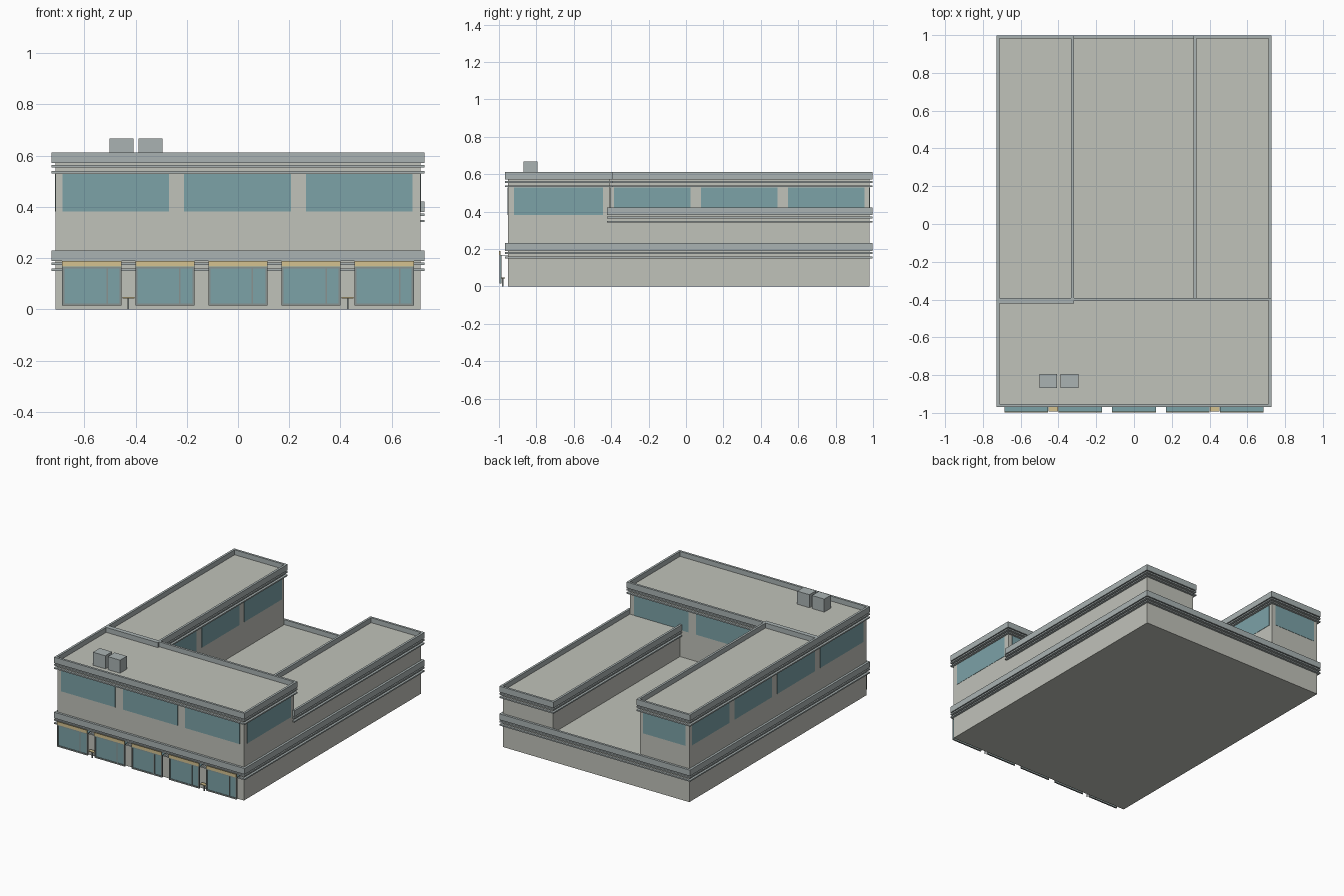
import bpy, bmesh
from mathutils import Vector, Matrix

if "Cube" in bpy.data.objects:
    bpy.data.objects.remove(bpy.data.objects["Cube"])


def material(name, rgb):
    m = bpy.data.materials.new(name)
    m.diffuse_color = (*rgb, 1)
    m.use_nodes = True
    m.node_tree.nodes["Principled BSDF"].inputs["Base Color"].default_value = m.diffuse_color
    return m


WALL = material("wall", (0.53, 0.54, 0.49))
TRIM = material("trim", (0.40, 0.45, 0.45))
GLASS = material("glass", (0.20, 0.36, 0.39))
TAN = material("tan", (0.66, 0.54, 0.28))
FRAME = material("frame", (0.25, 0.29, 0.28))


def boxes(name, mat, items):
    """One object from (x0, x1, y0, y1, z0, z1) boxes."""
    bm = bmesh.new()
    for x0, x1, y0, y1, z0, z1 in items:
        loc = Vector(((x0 + x1) / 2, (y0 + y1) / 2, (z0 + z1) / 2))
        size = Matrix.Diagonal((x1 - x0, y1 - y0, z1 - z0, 1))
        bmesh.ops.create_cube(bm, size=1, matrix=Matrix.Translation(loc) @ size)
    me = bpy.data.meshes.new(name)
    bm.to_mesh(me)
    bm.free()
    me.materials.append(mat)
    ob = bpy.data.objects.new(name, me)
    bpy.context.collection.objects.link(ob)
    return ob


def ring(name, mat, x0, x1, y0, y1, z0, z1, out):
    """Rectangular band wrapped around a footprint with mitred corners."""
    bm = bmesh.new()
    loops = []
    for d, z in ((0, z0), (out, z0), (out, z1), (0, z1)):
        loops.append([bm.verts.new(p) for p in (
            (x0 - d, y0 - d, z), (x1 + d, y0 - d, z),
            (x1 + d, y1 + d, z), (x0 - d, y1 + d, z))])
    for i in range(4):
        a, b = loops[i], loops[(i + 1) % 4]
        for j in range(4):
            k = (j + 1) % 4
            bm.faces.new((a[j], a[k], b[k], b[j]))
    bmesh.ops.recalc_face_normals(bm, faces=bm.faces)
    me = bpy.data.meshes.new(name)
    bm.to_mesh(me)
    bm.free()
    me.materials.append(mat)
    bpy.context.collection.objects.link(bpy.data.objects.new(name, me))


def block(name, x0, x1, y0, y1, z0, top):
    """Wall volume with a parapet and two string courses."""
    boxes(name + "_walls", WALL, [(x0, x1, y0, y1, z0, top - 0.034)])
    for part, lo, hi in (("parapet", 0.041, 0), ("upper_band", 0.058, 0.048),
                         ("lower_band", 0.081, 0.072)):
        ring(f"{name}_{part}", TRIM, x0, x1, y0, y1, top - lo, top - hi, 0.0155)


# Four building volumes
X, FRONT, BACK, MID = 0.713, -0.953, 0.982, -0.406
block("ground_floor", -X, X, FRONT, BACK, 0, 0.231)
block("front_block", -X, X, FRONT, MID, 0.19, 0.612)
block("left_wing", -X, -0.334, MID, BACK, 0.19, 0.612)
block("right_wing", 0.33, X, MID, BACK, 0.19, 0.422)

# Upper windows, thin panes on the walls
Z0, Z1, E = 0.382, 0.528, 0.002
spans = [(-0.685, -0.27), (-0.21, 0.207), (0.265, 0.682)]
boxes("front_windows", GLASS, [(a, b, FRONT - E, FRONT + E, Z0, Z1) for a, b in spans])
boxes("court_windows", GLASS, [(a, b, MID - E, MID + E, Z0, Z1) for a, b in spans[1:]])
boxes("end_windows", GLASS, [(s * X - E, s * X + E, -0.92, -0.445, Z0, Z1) for s in (-1, 1)])
boxes("wing_side_windows", GLASS, [(x - E, x + E, a, b, Z0, Z1) for x in (-X, -0.334)
                                   for a, b in ((-0.385, 0.023), (0.08, 0.49), (0.545, 0.955))])
boxes("wing_back_window", GLASS, [(-0.685, -0.362, BACK - E, BACK + E, Z0, Z1)])

# Five shopfront bays with glass, frame, canopy and sign strip
mullions = (-0.511, -0.228, 0.056, 0.344, 0.631)
for i, m in enumerate(mullions):
    c = (i - 2) * 0.285
    l, r = c - 0.116, c + 0.116
    y0, y1 = -0.996, -0.986
    boxes(f"shop_glass_{i + 1}", GLASS, [(l, r, -0.992, -0.989, 0.018, 0.164)])
    boxes(f"shop_frame_{i + 1}", FRAME, [
        (l, l + 0.008, y0, y1, 0.015, 0.166), (r - 0.008, r, y0, y1, 0.015, 0.166),
        (l, r, y0, y1, 0.015, 0.024), (l, r, y0, y1, 0.160, 0.168),
        (m - 0.003, m + 0.003, y0, y1, 0.02, 0.164)])
    boxes(f"shop_canopy_{i + 1}", GLASS, [(l, r, -0.998, FRONT, 0.165, 0.169)])
    boxes(f"shop_sign_{i + 1}", TAN, [(l, r, -0.999, -0.993, 0.168, 0.19)])

# Two small outdoor tables
for side, s in (("left", -1), ("right", 1)):
    x = s * 0.4275
    boxes(f"{side}_table_top", TAN, [(x - 0.024, x + 0.024, -0.993, -0.967, 0.043, 0.048)])
    boxes(f"{side}_table_post", FRAME, [(x - 0.003, x + 0.003, -0.983, -0.977, 0, 0.043)])

# Rooftop machinery boxes
boxes("roof_units", TRIM, [(x, x + 0.094, -0.868, -0.794, 0.575, 0.668) for x in (-0.501, -0.388)])
